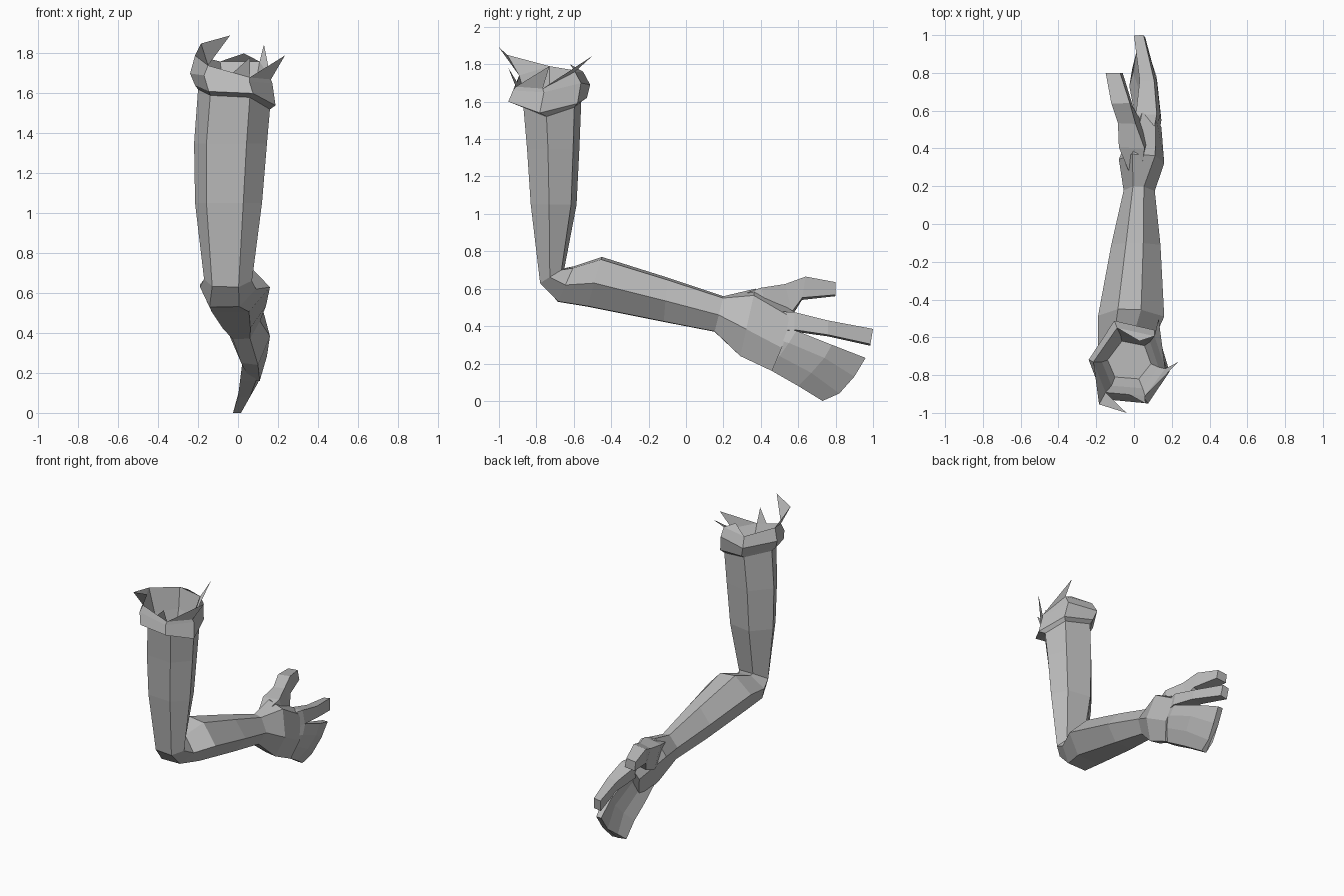
import bpy
import bmesh
from mathutils import Vector

# Remove the default object
default_object = bpy.data.objects.get("Cube")
if default_object:
    bpy.data.objects.remove(default_object, do_unlink=True)

# Single plain colour
GREY = (.5, .5, .5, 1)
grey = bpy.data.materials.new("plain grey")
grey.use_nodes = True
grey.diffuse_color = GREY
grey.node_tree.nodes["Principled BSDF"].inputs["Base Color"].default_value = GREY

# Cross-section shapes: across the width, then from underside to upperside
UPPER_ARM = ((.17, .05), (.72, 0), (1, .4), (.85, .88), (.33, 1), (0, .5))
FOREARM = ((.17, .05), (.7, .06), (1, .5), (.65, .95), (.3, 1), (0, .55))
PALM = ((.4, .03), (.75, 0), (1, .4), (.8, .9), (.3, 1), (0, .65))
FINGER = ((.1, 0), (1, .1), (.85, 1), (0, .9))


def finish(name, mesh_builder):
    """Turn a bmesh into a flat-shaded object."""
    bmesh.ops.recalc_face_normals(mesh_builder, faces=mesh_builder.faces)
    mesh = bpy.data.meshes.new(name)
    mesh_builder.to_mesh(mesh)
    mesh_builder.free()
    mesh.materials.append(grey)
    part = bpy.data.objects.new(name, mesh)
    bpy.context.scene.collection.objects.link(part)


def section(shape, left, right, low_y, low_z, high_y, high_z):
    """Place a cross-section between a lower and an upper outline point."""
    low, high = Vector((0, low_y, low_z)), Vector((0, high_y, high_z))
    ring = []
    for across, along in shape:
        point = low.lerp(high, along)
        point.x = left + (right - left) * across
        ring.append(point)
    return ring


def level(left, right, front, back, heights):
    """Upright limb cross-section with a height for every corner."""
    ring = section(UPPER_ARM, left, right, front, 0, back, 0)
    for point, height in zip(ring, heights):
        point.z = height
    return ring


def loft(name, rings):
    """Skin a list of equal rings and close both ends."""
    builder = bmesh.new()
    loops = [[builder.verts.new(point) for point in ring] for ring in rings]
    count = len(loops[0])
    for lower, upper in zip(loops, loops[1:]):
        for i in range(count):
            j = (i + 1) % count
            builder.faces.new((lower[i], lower[j], upper[j], upper[i]))
    builder.faces.new(loops[0])
    builder.faces.new(loops[-1])
    finish(name, builder)


# Hollow torn cuff: inner floor, lining, uneven rim, widest band and hem
HEM = (1.61, 1.6, 1.54, 1.59, 1.62, 1.64)
rim = level(-.215, .165, -.91, -.55, (1.74, 1.68, 1.67, 1.76, 1.76, 1.79))
cuff_rings = [
    level(-.14, .09, -.82, -.62, [1.54] * 6),
    level(-.17, .13, -.87, -.59, [1.62] * 6),
    rim,
    level(-.24, .172, -.925, -.512, (1.69, 1.66, 1.65, 1.7, 1.69, 1.7)),
    level(-.215, .188, -.95, -.53, HEM),
    level(-.2, .16, -.87, -.56, [height - .02 for height in HEM]),
]

# Upper arm, elbow, forearm, wrist and palm continue from the cuff
arm_rings = [
    level(-.22, .145, -.85, -.57, [1.35] * 6),
    level(-.215, .12, -.83, -.585, [1.05] * 6),
    section(UPPER_ARM, -.17, .07, -.78, .63, -.65, .71),
    section(FOREARM, -.19, .09, -.69, .52, -.6, .72),
    section(FOREARM, -.19, .16, -.53, .49, -.45, .77),
    section(FOREARM, -.12, .14, -.12, .41, -.1, .66),
    section(FOREARM, -.055, .11, .15, .36, .2, .56),
    section(PALM, -.08, .16, .29, .24, .37, .6),
    section(PALM, .0, .145, .46, .16, .59, .47),
]
loft("cuffed_arm_and_palm", cuff_rings + arm_rings)

# Thumb
loft("thumb", [
    section(FINGER, -.03, .05, .32, .42, .28, .56),
    section(FINGER, -.08, .08, .46, .42, .4, .605),
    section(FINGER, -.085, .025, .57, .46, .53, .625),
    section(FINGER, -.12, -.005, .62, .54, .64, .665),
    section(FINGER, -.15, -.06, .8, .56, .8, .635),
])

# Separate first finger
loft("first_finger", [
    section(FINGER, .03, .11, .46, .36, .46, .48),
    section(FINGER, .01, .14, .58, .37, .58, .475),
    section(FINGER, .03, .12, .76, .345, .76, .43),
    section(FINGER, .0, .06, .985, .295, 1, .385),
])


# Joined fingers: a curled fan, listed from the little finger upwards
def fan_ring(outer_points, thickness):
    outer = [Vector(point) for point in outer_points]
    inner = [point - Vector((thickness, 0, 0)) for point in reversed(outer)]
    return outer + inner


loft("joined_fingers", [
    fan_ring(((.08, .34, .24), (.11, .38, .29), (.12, .4, .35), (.1, .42, .42)), .06),
    fan_ring(((.09, .46, .16), (.125, .5, .24), (.145, .55, .31), (.135, .59, .375)), .08),
    fan_ring(((.06, .6, .08), (.1, .67, .15), (.12, .74, .23), (.12, .78, .3)), .06),
    fan_ring(((.015, .73, .0), (.03, .82, .04), (.05, .9, .13), (.06, .96, .23)), .04),
])

# Pointed cloth scraps rising from the cuff rim
left_tip = Vector((-.185, -.955, 1.85))
scraps = {
    "left": (rim[5], rim[0], left_tip),
    "front_left": (rim[0], left_tip, Vector((-.04, -1, 1.89))),
    "front": (rim[0].lerp(rim[1], .6), rim[1], Vector((.06, -.95, 1.78))),
    "right": (rim[1], rim[2], Vector((.235, -.73, 1.79))),
    "back_right": (rim[2], rim[3], Vector((.13, -.5, 1.845))),
    "back": (rim[3], rim[4], Vector((.03, -.62, 1.8))),
}
for side, corners in scraps.items():
    builder = bmesh.new()
    builder.faces.new([builder.verts.new(corner) for corner in corners])
    finish(side + "_cloth_scrap", builder)
